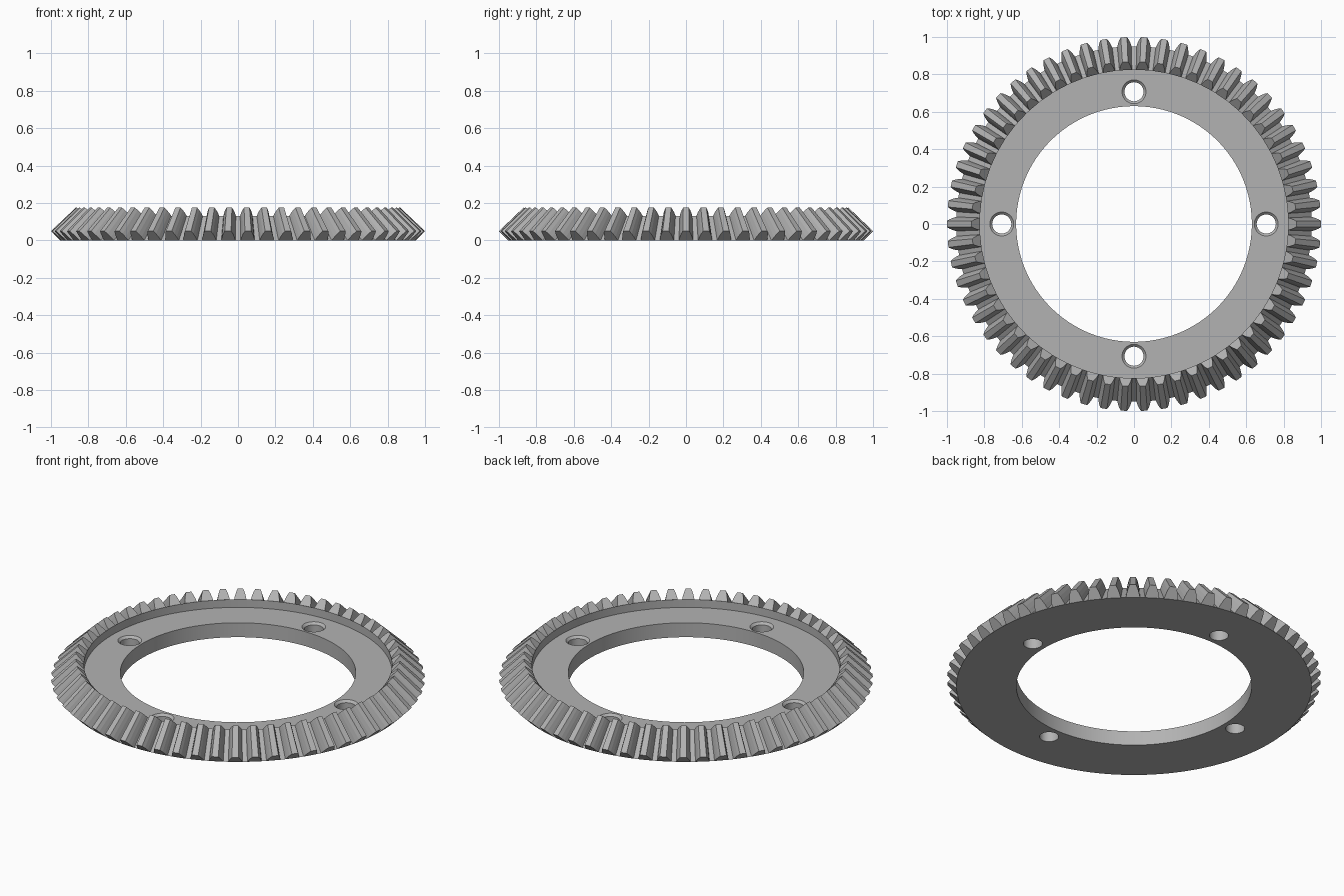
import bpy, bmesh
from math import sin, cos, pi

TEETH = 58
APEX = 1.0            # height of the cone apex shared by all teeth
ROOT_R = 0.95         # root radius at the base
INNER = 0.868         # scale of the inner tooth end towards the apex
BORE, RING_TOP = 0.63, 0.085

cube = bpy.data.objects.get("Cube")
if cube:
    bpy.data.objects.remove(cube)

steel = bpy.data.materials.new("steel_grey")
steel.use_nodes = True
GREY = (0.45, 0.45, 0.45, 1)
steel.diffuse_color = GREY
steel.node_tree.nodes["Principled BSDF"].inputs["Base Color"].default_value = GREY


def finish(name, bm):
    bmesh.ops.recalc_face_normals(bm, faces=bm.faces)
    mesh = bpy.data.meshes.new(name)
    bm.to_mesh(mesh)
    bm.free()
    mesh.materials.append(steel)
    obj = bpy.data.objects.new(name, mesh)
    bpy.context.collection.objects.link(obj)
    return obj


def smooth(obj):
    bpy.ops.object.select_all(action='DESELECT')
    obj.select_set(True)
    bpy.context.view_layer.objects.active = obj
    bpy.ops.object.shade_smooth_by_angle(angle=0.35)


def lathe(bm, profile, steps, centre=(0, 0)):
    """Turn a closed (radius, height) profile around a vertical axis."""
    rings = []
    for i in range(steps):
        a = 2 * pi * i / steps
        rings.append([bm.verts.new((centre[0] + r * cos(a), centre[1] + r * sin(a), z))
                      for r, z in profile])
    n = len(profile)
    for i in range(steps):
        a, b = rings[i], rings[(i + 1) % steps]
        for j in range(n):
            k = (j + 1) % n
            bm.faces.new((a[j], b[j], b[k], a[k]))


# Ring body: flat bottom, conical root surface, recessed flat top, open bore
bm = bmesh.new()
lathe(bm, [(BORE, 0), (ROOT_R, 0), (ROOT_R * INNER, APEX * (1 - INNER)),
           (ROOT_R * INNER, RING_TOP), (BORE, RING_TOP)], TEETH * 3)
body = finish("ring_body", bm)

# Four countersunk bolt holes
bm = bmesh.new()
for i in range(4):
    a = i * pi / 2
    verts = []
    for r, z in [(0.051, -0.05), (0.051, RING_TOP - 0.013),
                 (0.064, RING_TOP), (0.064, RING_TOP + 0.05)]:
        verts.append([bm.verts.new((0.707 * cos(a) + r * cos(t * pi / 24),
                                    0.707 * sin(a) + r * sin(t * pi / 24), z))
                      for t in range(48)])
    for lo, hi in zip(verts, verts[1:]):
        for t in range(48):
            u = (t + 1) % 48
            bm.faces.new((lo[t], lo[u], hi[u], hi[t]))
    bm.faces.new(verts[0])
    bm.faces.new(verts[-1])
cutter = finish("bolt_hole_cutter", bm)
cutter.hide_render = True
cut = body.modifiers.new("bolt_holes", 'BOOLEAN')
cut.object = cutter
cut.solver = 'EXACT'
bpy.context.view_layer.objects.active = body
bpy.ops.object.modifier_apply(modifier=cut.name)
bpy.data.objects.remove(cutter)
smooth(body)

# Bevel teeth: a curved-flank section shrunk towards the cone apex
FLANK = [(0, 0.038), (0.018, 0.033), (0.035, 0.026), (0.05, 0.017)]  # rise, half width
section = [(h, -w) for h, w in FLANK] + [(h, w) for h, w in reversed(FLANK)]
bm = bmesh.new()
for i in range(TEETH):
    ends = []
    for s in (1, INNER):
        end = []
        for h, w in section:
            r = ROOT_R + h
            a = 2 * pi * i / TEETH + w / r
            end.append(bm.verts.new((s * r * cos(a), s * r * sin(a), APEX + s * (h - APEX))))
        ends.append(end)
    outer, inner = ends
    bm.faces.new(outer)
    bm.faces.new(inner)
    for j in range(len(section)):
        k = (j + 1) % len(section)
        bm.faces.new((outer[j], outer[k], inner[k], inner[j]))
finish("gear_teeth", bm)
